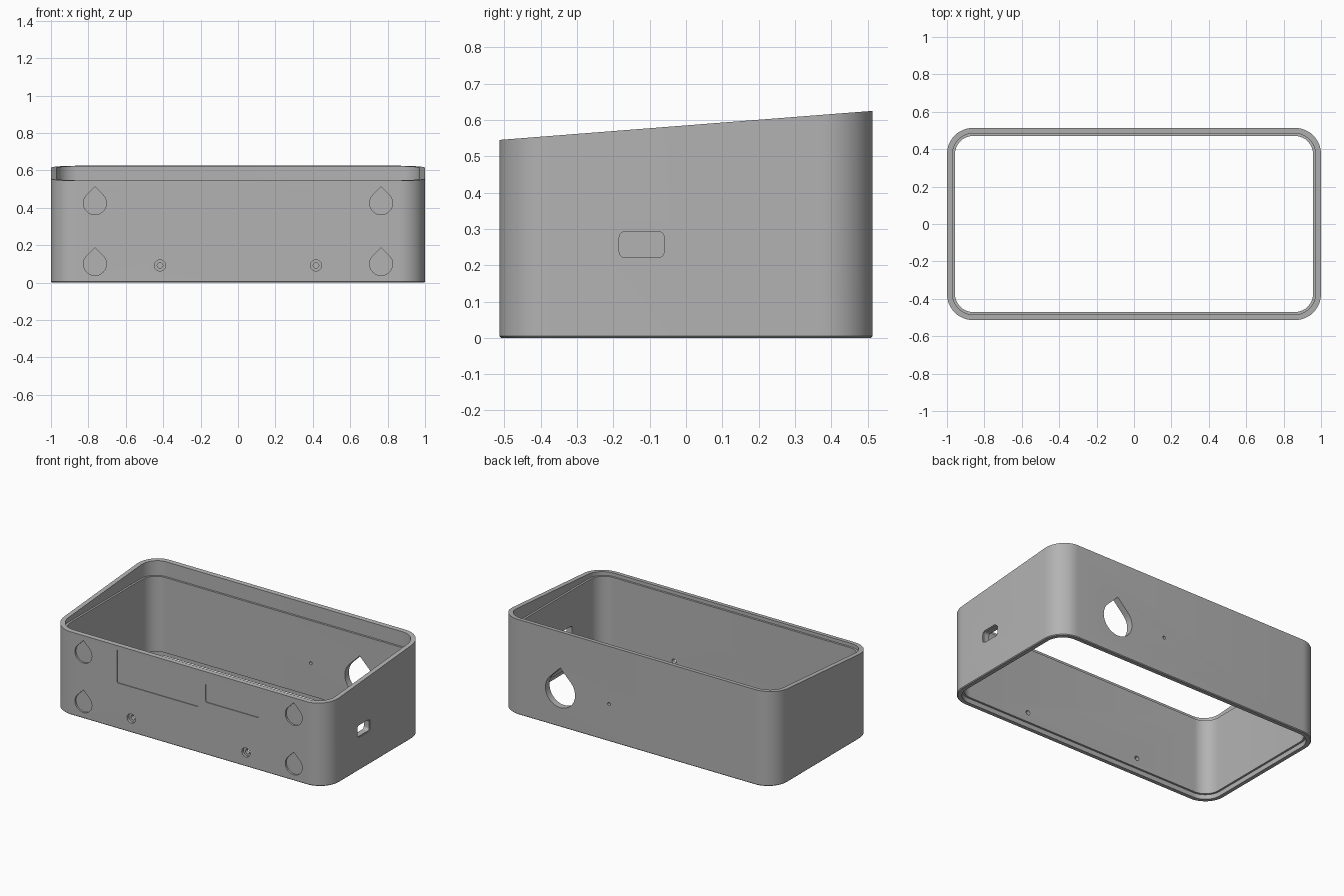
import bpy, bmesh, math

cube = bpy.data.objects.get("Cube")
if cube:
    bpy.data.objects.remove(cube, do_unlink=True)

HX, HY = 1.0, 0.514          # half width and half depth of the case
WALL, LIP = 0.043, 0.03      # wall thickness, thinner lip thickness

grey = bpy.data.materials.new("plain grey")
grey.use_nodes = True
grey.diffuse_color = (0.45, 0.45, 0.45, 1)
grey.node_tree.nodes["Principled BSDF"].inputs["Base Color"].default_value = (0.45, 0.45, 0.45, 1)


def loft(name, rings, cyclic=False):
    """Skin a list of equal point loops; cap the ends unless cyclic."""
    bm = bmesh.new()
    loops = [[bm.verts.new(p) for p in ring] for ring in rings]
    n = len(loops[0])
    pairs = list(zip(loops, loops[1:]))
    if cyclic:
        pairs.append((loops[-1], loops[0]))
    else:
        bm.faces.new(loops[0])
        bm.faces.new(loops[-1])
    for a, b in pairs:
        for i in range(n):
            j = (i + 1) % n
            bm.faces.new((a[i], a[j], b[j], b[i]))
    bmesh.ops.recalc_face_normals(bm, faces=bm.faces)
    mesh = bpy.data.meshes.new(name)
    bm.to_mesh(mesh)
    bm.free()
    mesh.materials.append(grey)
    obj = bpy.data.objects.new(name, mesh)
    bpy.context.collection.objects.link(obj)
    return obj


def arc(cx, cy, r, start, end, steps):
    angles = [math.radians(start + (end - start) * i / steps) for i in range(steps + 1)]
    return [(cx + r * math.cos(a), cy + r * math.sin(a)) for a in angles]


def rounded_rect(cx, cy, hx, hy, r, steps):
    pts = []
    for k, (sx, sy) in enumerate([(1, 1), (-1, 1), (-1, -1), (1, -1)]):
        pts += arc(cx + sx * (hx - r), cy + sy * (hy - r), r, 90 * k, 90 * k + 90, steps)
    return pts


def circle(cx, cy, r):
    return arc(cx, cy, r, 0, 345, 23)


def teardrop(cx, cy, r):
    return arc(cx, cy, r, -225, 45, 30) + [(cx, cy + r * math.sqrt(2))]


# Case shell: a stepped wall profile swept round, with a sloping top
def slope(y):
    return 0.585 + 0.08 * y / (2 * HY)


def case_ring(inset, z):
    pts = rounded_rect(0, 0, HX - inset, HY - inset, 0.14 - inset, 12)
    return [(x, y, slope(y) if z is None else z) for x, y in pts]


profile = [(0.005, 0), (0, 0.005), (0, None), (LIP, None), (LIP, 0.525),
           (WALL, 0.525), (WALL, 0.03), (LIP, 0.03), (LIP, 0)]
case = loft("case", [case_ring(i, z) for i, z in profile], cyclic=True)

# Cutters
cutters = []


def cut(outline, side, depth):
    """Cut an outline into a wall; side gives the wall and depth the reach inwards."""
    rings = []
    for d in (-0.02, depth):
        if side == "front":
            rings.append([(u, -HY + d, v) for u, v in outline])
        elif side == "back":
            rings.append([(u, HY - d, v) for u, v in outline])
        else:
            rings.append([(HX - d, u, v) for u, v in outline])
    cutter = loft("cutter", rings)
    cutter.hide_render = True
    cutters.append(cutter)


THROUGH = 0.08
for s in (-1, 1):
    # Shallow drop recesses and counterbored screw holes on the front
    for z in (0.1, 0.425):
        cut(teardrop(s * 0.765, z, 0.0615), "front", 0.012)
    cut(circle(s * 0.417, 0.092, 0.03), "front", 0.018)
    cut(circle(s * 0.417, 0.092, 0.015), "front", THROUGH)

# Shallow label panels on the front
cut(rounded_rect(-0.222, 0.41, 0.297, 0.11, 0.006, 3), "front", 0.005)
cut(rounded_rect(0.317, 0.405, 0.195, 0.06, 0.012, 3), "front", 0.005)

# Drop opening and pin hole at the back
cut(teardrop(0.555, 0.235, 0.108), "back", THROUGH)
cut(circle(0.2, 0.245, 0.01), "back", THROUGH)

# Socket opening with a fine stepped edge on the side
cut(rounded_rect(-0.122, 0.257, 0.067, 0.041, 0.022, 6), "side", 0.004)
cut(rounded_rect(-0.122, 0.257, 0.062, 0.036, 0.017, 6), "side", THROUGH)

for cutter in cutters:
    mod = case.modifiers.new("cut", 'BOOLEAN')
    mod.operation = 'DIFFERENCE'
    mod.solver = 'EXACT'
    mod.object = cutter

# Bake the cuts and drop the cutters
bpy.context.view_layer.update()
baked = bpy.data.meshes.new_from_object(case.evaluated_get(bpy.context.evaluated_depsgraph_get()))
case.modifiers.clear()
case.data = baked
for cutter in cutters:
    bpy.data.objects.remove(cutter, do_unlink=True)

bpy.ops.object.select_all(action='DESELECT')
case.select_set(True)
bpy.context.view_layer.objects.active = case
bpy.ops.object.shade_smooth_by_angle(angle=math.radians(30))
